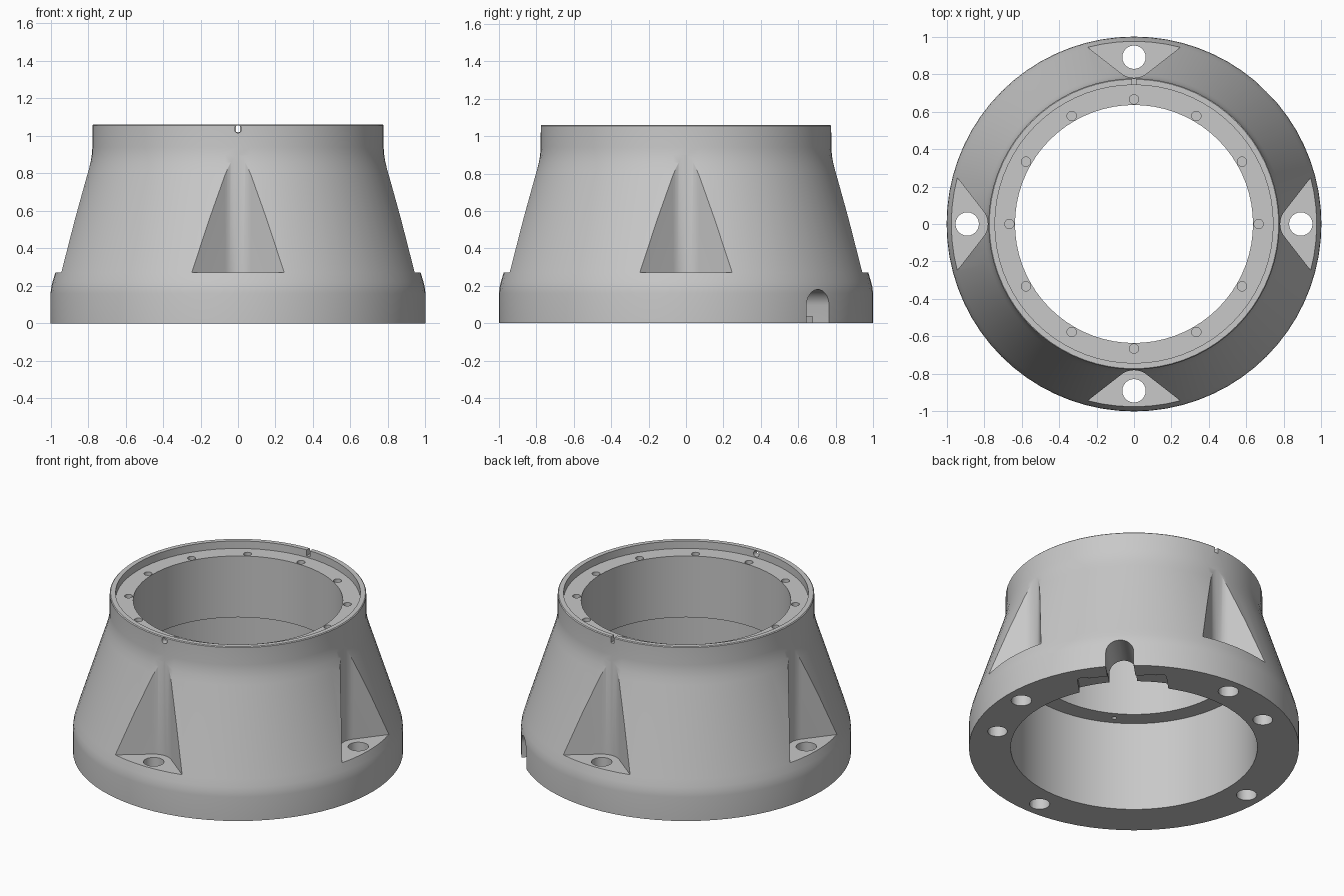
import bpy, bmesh, math
from mathutils import Matrix, Vector

cube = bpy.data.objects.get("Cube")
if cube:
    bpy.data.objects.remove(cube, do_unlink=True)

SEGMENTS = 72
grey = bpy.data.materials.new("light_grey")
grey.use_nodes = True
grey.diffuse_color = (0.58, 0.58, 0.58, 1)
grey.node_tree.nodes["Principled BSDF"].inputs["Base Color"].default_value = (0.58, 0.58, 0.58, 1)


def make_object(name, bm):
    bmesh.ops.recalc_face_normals(bm, faces=bm.faces)
    mesh = bpy.data.meshes.new(name)
    bm.to_mesh(mesh)
    bm.free()
    obj = bpy.data.objects.new(name, mesh)
    bpy.context.collection.objects.link(obj)
    mesh.materials.append(grey)
    return obj


def turned(points, axis_map, angle):
    spin = Matrix.Rotation(math.radians(angle), 3, "Z")
    return [spin @ Vector(axis_map(*p)) for p in points]


def prism(name, lower, upper):
    """Solid between two matching outlines."""
    bm = bmesh.new()
    a = [bm.verts.new(p) for p in lower]
    b = [bm.verts.new(p) for p in upper]
    bm.faces.new(a)
    bm.faces.new(b)
    for i in range(len(a)):
        j = (i + 1) % len(a)
        bm.faces.new((a[i], a[j], b[j], b[i]))
    return make_object(name, bm)


def upright(name, outline, z0, z1, angle=0):
    """Outline in (radial, sideways), raised from z0 to z1."""
    return prism(name, *(turned(outline, lambda r, s, z=z: (r, s, z), angle) for z in (z0, z1)))


def radial(name, outline, r0, r1, angle=0):
    """Outline in (sideways, z), pushed outward from r0 to r1."""
    return prism(name, *(turned(outline, lambda s, z, r=r: (r, s, z), angle) for r in (r0, r1)))


def arc(cx, cy, radius, start, end, steps):
    angles = [math.radians(start + (end - start) * i / steps) for i in range(steps + 1)]
    return [(cx + radius * math.cos(a), cy + radius * math.sin(a)) for a in angles]


def circle(cx, cy, radius, steps=24):
    return arc(cx, cy, radius, 0, 360, steps)[:-1]


# Housing: a revolved profile of skirt, cone, neck, lip, flange and bore
profile = [(0.747, 0), (1, 0), (1, 0.16), (0.997, 0.19), (0.99, 0.22), (0.975, 0.27),
           (0.8, 0.815), (0.788, 0.86), (0.78, 0.9), (0.777, 0.94), (0.777, 1.055),
           (0.772, 1.06), (0.742, 1.06), (0.742, 1.01), (0.635, 1.01), (0.635, 0.6), (0.747, 0.6)]
bm = bmesh.new()
rings = []
for k in range(SEGMENTS):
    a = 2 * math.pi * k / SEGMENTS
    rings.append([bm.verts.new((r * math.cos(a), r * math.sin(a), z)) for r, z in profile])
for k in range(SEGMENTS):
    r0, r1 = rings[k], rings[(k + 1) % SEGMENTS]
    for i in range(len(profile)):
        j = (i + 1) % len(profile)
        bm.faces.new((r0[i], r1[i], r1[j], r0[j]))
housing = make_object("housing", bm)

cutters = []

# Four wedge pockets with a rounded back, each with a through bolt hole
tip = arc(0.89, 0, 0.11, 142, 218, 10)
wedge = [(1.14, 0.5)] + tip + [(1.14, -0.5)]
for angle in range(0, 360, 90):
    cutters.append(upright("pocket_cutter", wedge, 0.27, 0.95, angle))
    cutters.append(upright("bolt_cutter", circle(0.89, 0, 0.0625), -0.1, 0.4, angle))

# Blind holes around the top flange
for angle in range(0, 360, 30):
    cutters.append(upright("flange_hole_cutter", circle(0.665, 0, 0.025, 16), 0.9, 1.03, angle))

# Two blind holes in the base and a small one under the inner ledge
for angle in (-26.6, 116.6):
    cutters.append(upright("base_hole_cutter", circle(0.85, 0, 0.06), -0.1, 0.15, angle))
cutters.append(upright("ledge_hole_cutter", circle(0.69, 0, 0.014, 12), 0.5, 0.7, 240))

# Cable exit: arched slot through the skirt and a shallow recess behind it
arch = [(0.085, -0.1)] + arc(0, 0.095, 0.085, 0, 180, 16) + [(-0.085, -0.1)]
cutters.append(radial("cable_slot_cutter", arch, 0.6, 1.1, 45))
recess = ([(0.6, -0.27)] + arc(0.84, -0.24, 0.03, -90, 0, 5)
          + arc(0.84, 0.24, 0.03, 0, 90, 5) + [(0.6, 0.27)])
cutters.append(upright("recess_cutter", recess, -0.1, 0.035, 45))
for side in (-0.2, 0.2):
    cutters.append(upright("screw_cutter", circle(0.82, side, 0.014, 12), -0.05, 0.12, 45))

# Lip details: round hole at the front, narrow slot at the back
cutters.append(radial("lip_hole_cutter", circle(0, 1.036, 0.02, 16), 0.72, 0.85, -90))
slot = [(-0.012, 1.02), (0.012, 1.02), (0.012, 1.1), (-0.012, 1.1)]
cutters.append(radial("lip_slot_cutter", slot, 0.72, 0.85, 90))

# Cut everything, keep the result and drop the cutters
for cutter in cutters:
    cutter.hide_render = True
    mod = housing.modifiers.new("cut", "BOOLEAN")
    mod.operation = "DIFFERENCE"
    mod.solver = "EXACT"
    mod.object = cutter
bpy.context.view_layer.update()
graph = bpy.context.evaluated_depsgraph_get()
result = bpy.data.meshes.new_from_object(housing.evaluated_get(graph))
housing.modifiers.clear()
housing.data = result
for cutter in cutters:
    bpy.data.objects.remove(cutter, do_unlink=True)
housing.data.materials.clear()
housing.data.materials.append(grey)

# Smooth shading with crisp edges
bpy.ops.object.select_all(action="DESELECT")
housing.select_set(True)
bpy.context.view_layer.objects.active = housing
bpy.ops.object.shade_smooth_by_angle(angle=math.radians(25))
